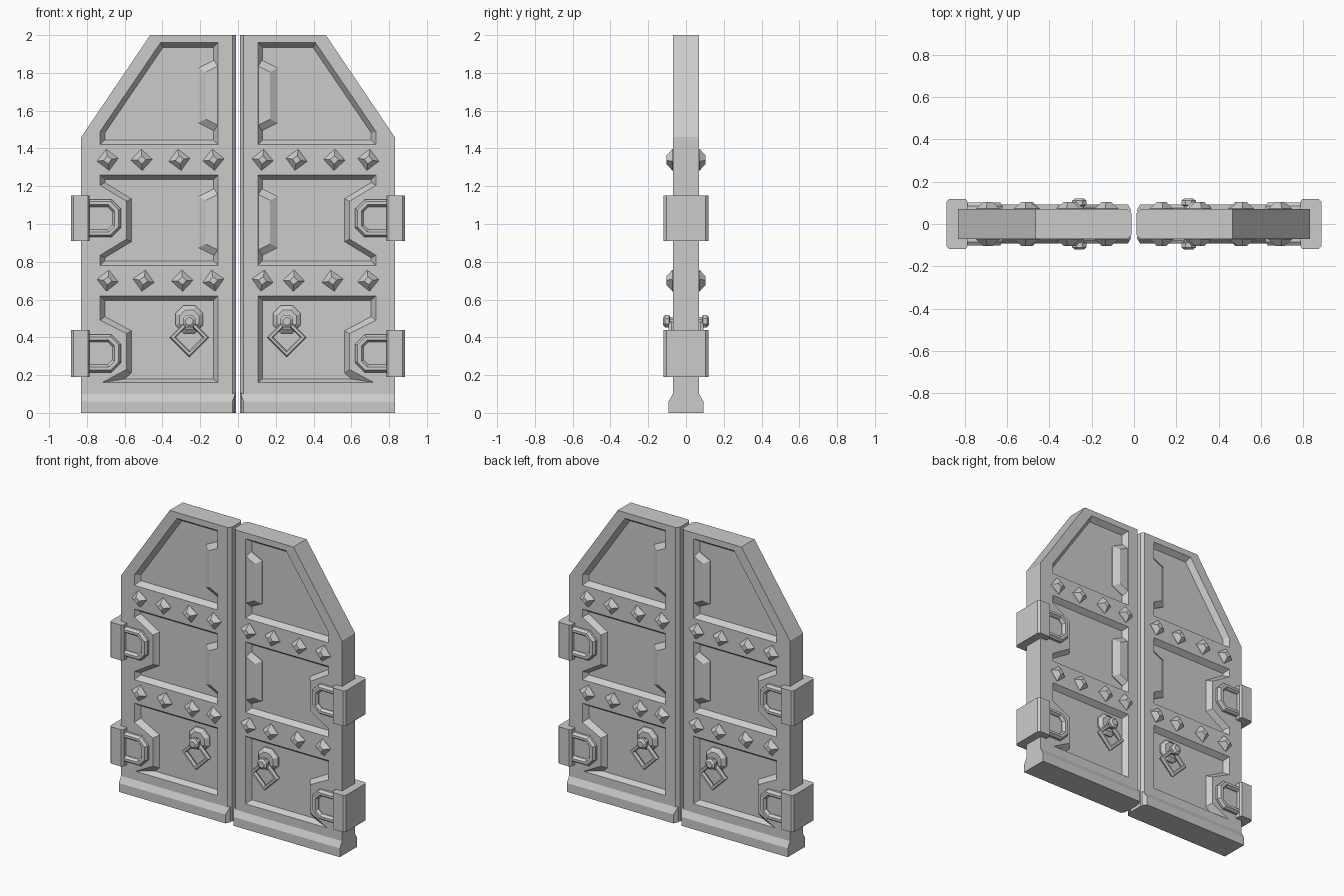
import bpy, bmesh, math, random
from mathutils import Vector

if "Cube" in bpy.data.objects:
    bpy.data.objects.remove(bpy.data.objects["Cube"])

random.seed(4)


def inset(pts, d):
    """Mitred inward offset of an (x, z) outline."""
    n = len(pts)
    area = sum(pts[i][0] * pts[(i + 1) % n][1] - pts[(i + 1) % n][0] * pts[i][1] for i in range(n))
    s = 1 if area > 0 else -1
    out = []
    for i in range(n):
        a, b, c = Vector(pts[i - 1]), Vector(pts[i]), Vector(pts[(i + 1) % n])
        e, f = (b - a).normalized(), (c - b).normalized()
        n1, n2 = Vector((-e.y, e.x)) * s, Vector((-f.y, f.x)) * s
        p = b + (n1 + n2) * (d / (1 + n1.dot(n2)))
        out.append((p.x, p.y))
    return out


def ngon(cx, cz, r, n, turn=0.0):
    return [(cx + r * math.cos(turn + math.tau * i / n),
             cz + r * math.sin(turn + math.tau * i / n)) for i in range(n)]


def rect(x0, x1, z0, z1):
    return [(x0, z0), (x1, z0), (x1, z1), (x0, z1)]


def mirror(ob, both=True):
    m = ob.modifiers.new("mirror", 'MIRROR')
    m.use_axis = (True, both, False)
    m.use_mirror_merge = False


def loft(name, solids):
    """Each solid is a list of (y, outline) layers, bridged and capped."""
    bm = bmesh.new()
    for layers in solids:
        rings = [[bm.verts.new((x, y, z)) for x, z in pts] for y, pts in layers]
        for a, b in zip(rings, rings[1:]):
            for i in range(len(a)):
                j = (i + 1) % len(a)
                bm.faces.new((a[i], a[j], b[j], b[i]))
        bm.faces.new(rings[0])
        bm.faces.new(rings[-1])
    bmesh.ops.recalc_face_normals(bm, faces=bm.faces)
    me = bpy.data.meshes.new(name)
    bm.to_mesh(me)
    bm.free()
    ob = bpy.data.objects.new(name, me)
    bpy.context.collection.objects.link(ob)
    return ob


# Door leaf slab with a chamfered meeting edge
def leaf(x0):
    return [(x0, 0), (0.83, 0), (0.83, 1.46), (0.465, 2), (x0, 2)]


door = loft("door_leaf", [[(-0.07, leaf(0.03)), (-0.05, leaf(0.011)),
                           (0.05, leaf(0.011)), (0.07, leaf(0.03))]])

# Sunken panels with sloped sides, cut into both faces
top_panel = [(0.105, 1.42), (0.73, 1.42), (0.73, 1.49), (0.41, 1.96), (0.105, 1.96)]
mid_panel = [(0.105, 0.78), (0.73, 0.78), (0.73, 0.835), (0.59, 0.92), (0.59, 1.12),
             (0.73, 1.205), (0.73, 1.26), (0.105, 1.26)]
low_panel = [(0.105, 0.16), (0.72, 0.16), (0.59, 0.23), (0.59, 0.42),
             (0.73, 0.49), (0.73, 0.62), (0.105, 0.62)]
low_inner = [(0.13, 0.18), (0.60, 0.18), (0.565, 0.21), (0.565, 0.435),
             (0.705, 0.51), (0.705, 0.595), (0.13, 0.595)]
cuts = []
for outer, inner in ((top_panel, inset(top_panel, 0.025)),
                     (mid_panel, inset(mid_panel, 0.025)), (low_panel, low_inner)):
    for s in (-1, 1):
        cuts.append([(s * 0.1, outer), (s * 0.07, outer), (s * 0.035, inner)])
cutter = loft("panel_cutter", cuts)
cutter.hide_render = True
mod = door.modifiers.new("panels", 'BOOLEAN')
mod.operation, mod.solver, mod.object = 'DIFFERENCE', 'EXACT', cutter
bpy.context.view_layer.update()
cut_mesh = bpy.data.meshes.new_from_object(
    door.evaluated_get(bpy.context.evaluated_depsgraph_get()))
door.modifiers.clear()
door.data = cut_mesh
bpy.data.objects.remove(cutter)
mirror(door, both=False)

# Bottom kick rail
mirror(loft("kick_rail", [[(-0.06, rect(0.015, 0.83, 0, 0.105)), (-0.07, rect(0.015, 0.83, 0, 0.1)),
                           (-0.093, rect(0.03, 0.83, 0, 0.06))]]))

# Pyramid studs on the two cross rails
studs = []
for z, xs in ((1.34, (0.13, 0.31, 0.51, 0.69)), (0.70, (0.13, 0.295, 0.5, 0.69))):
    for x in xs:
        t = random.uniform(-0.2, 0.2)
        studs.append([(-0.06, ngon(x, z, 0.057, 4, t)), (-0.072, ngon(x, z, 0.057, 4, t)),
                      (-0.104, ngon(x, z, 0.022, 4, t))])
mirror(loft("studs", studs))

# Faceted grip bars beside the meeting edge
grips = []
for lo, hi in ((1.48, 1.88), (0.82, 1.20)):
    base = [(0.1, lo), (0.21, lo + 0.055), (0.21, hi - 0.055), (0.1, hi)]
    face = [(0.1, lo + 0.04), (0.17, lo + 0.075), (0.17, hi - 0.075), (0.1, hi - 0.04)]
    grips.append([(-0.03, base), (-0.04, base), (-0.066, face)])
mirror(loft("grip_bars", grips))

# Hinge blocks wrapped round the outer edge, with U straps and centre bosses
blocks, straps, bosses = [], [], []
for lo, hi in ((0.91, 1.15), (0.19, 0.44)):
    wide, slim = rect(0.785, 0.885, lo, hi), rect(0.795, 0.872, lo, hi)
    blocks.append([(-0.118, slim), (-0.104, wide), (0.104, wide), (0.118, slim)])
    c = (lo + hi) / 2
    u = [(0.80, c - 0.1), (0.67, c - 0.1), (0.62, c - 0.05), (0.62, c + 0.05),
         (0.67, c + 0.1), (0.80, c + 0.1), (0.80, c + 0.06), (0.69, c + 0.06),
         (0.665, c + 0.035), (0.665, c - 0.035), (0.69, c - 0.06), (0.80, c - 0.06)]
    straps.append([(-0.06, u), (-0.085, u), (-0.102, inset(u, 0.012))])
    b = rect(0.66, 0.80, c - 0.07, c + 0.07)
    bosses.append([(-0.06, b), (-0.08, b)])
mirror(loft("hinge_blocks", blocks), both=False)
mirror(loft("hinge_straps", straps))
mirror(loft("hinge_bosses", bosses))

# Ring pull: mounting plate, knob and diamond ring
t8 = math.pi / 8
mirror(loft("ring_plate", [[(-0.03, ngon(0.258, 0.495, 0.08, 8, t8)), (-0.045, ngon(0.258, 0.495, 0.08, 8, t8)),
                            (-0.065, ngon(0.258, 0.495, 0.055, 8, t8))]]))
mirror(loft("ring_knob", [[(-0.06, ngon(0.258, 0.485, 0.025, 8, t8)), (-0.085, ngon(0.258, 0.485, 0.025, 8, t8)),
                           (-0.09, ngon(0.258, 0.485, 0.037, 8, t8)), (-0.11, ngon(0.258, 0.485, 0.037, 8, t8)),
                           (-0.121, ngon(0.258, 0.485, 0.022, 8, t8))]]))
bpy.ops.mesh.primitive_torus_add(location=(0.258, -0.076, 0.40), rotation=(math.pi / 2, 0, 0),
                                 major_segments=4, minor_segments=6,
                                 major_radius=0.088, minor_radius=0.018)
ring = bpy.context.object
ring.name = "pull_ring"
bpy.ops.object.transform_apply(location=True, rotation=True, scale=True)
mirror(ring)
